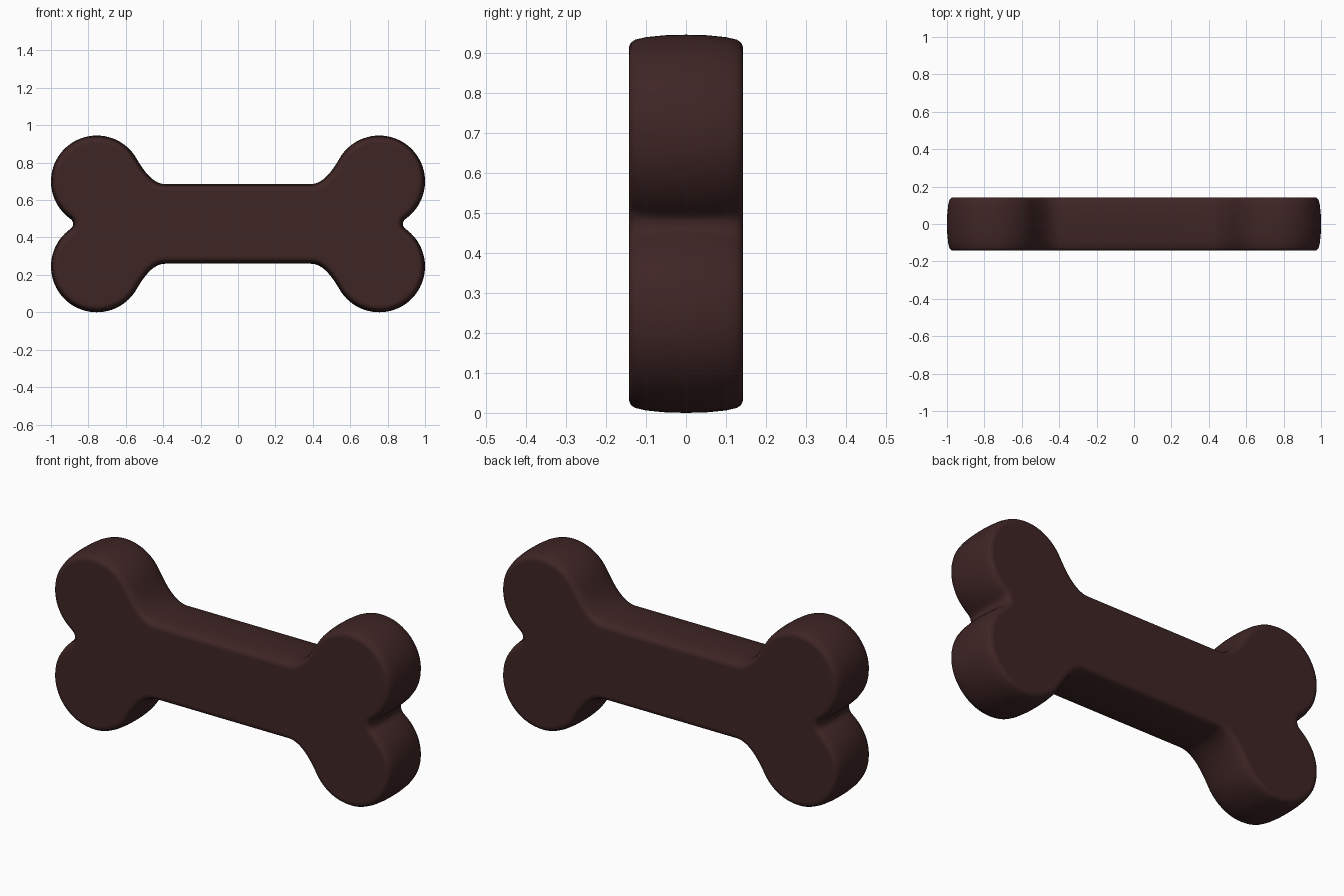
import bpy
import bmesh
from math import cos, sin, radians
from mathutils import Vector
from mathutils.geometry import interpolate_bezier

cube = bpy.data.objects.get("Cube")
if cube:
    bpy.data.objects.remove(cube, do_unlink=True)

MID_Z = 0.4725                      # height of the bone's long axis
LOBE = Vector((0.755, 0.2275))      # centre of one end lobe
RADIUS = 0.245
SHAFT = 0.213                       # half height of the shaft

mat = bpy.data.materials.new("dark brown")
mat.use_nodes = True
colour = (0.049, 0.0185, 0.018, 1)
mat.diffuse_color = colour
bsdf = mat.node_tree.nodes["Principled BSDF"]
bsdf.inputs["Base Color"].default_value = colour
bsdf.inputs["Roughness"].default_value = 0.6


def on_lobe(deg):
    a = radians(deg)
    return LOBE + RADIUS * Vector((cos(a), sin(a)))


def tangent(deg):
    a = radians(deg)
    return Vector((-sin(a), cos(a)))


def bezier(a, b, c, d, steps):
    return [Vector(p[:2]) for p in interpolate_bezier(
        *(v.to_3d() for v in (a, b, c, d)), steps)]


# Quarter outline: end notch, round lobe, fillet into the shaft
START, END = -52, 150
notch = Vector((0.882, 0))
first, last = on_lobe(START), on_lobe(END)
shaft_end = Vector((0.39, SHAFT))
quarter = bezier(notch, notch + Vector((0, 0.015)),
                 first - 0.025 * tangent(START), first, 7)
quarter += [on_lobe(START + (END - START) * i / 40) for i in range(1, 40)]
quarter += bezier(last, last + 0.1 * tangent(END),
                  shaft_end + Vector((0.055, 0)), shaft_end, 14)
quarter += [Vector((x, SHAFT)) for x in (0.26, 0.13, 0)]

# Mirror the quarter into a closed outline
half = quarter + [Vector((-p.x, p.y)) for p in reversed(quarter[:-1])]
outline = half + [Vector((p.x, -p.y)) for p in reversed(half[1:-1])]
count = len(outline)


def inward(i):
    d = outline[(i + 1) % count] - outline[i - 1]
    return Vector((-d.y, d.x)).normalized()


normals = [inward(i) for i in range(count)]

# Depth and inset of each ring: gently bulging wall with rounded rims
wall = [(0.143, 0.038), (0.1415, 0.027), (0.137, 0.019), (0.127, 0.0125),
        (0.1, 0.006), (0.05, 0.0012)]
sections = [(-y, s) for y, s in wall] + [(0, 0)] + wall[::-1]

bm = bmesh.new()
rings = []
for y, inset in sections:
    pts = [p + n * inset for p, n in zip(outline, normals)]
    rings.append([bm.verts.new((p.x, y, MID_Z + p.y)) for p in pts])
for a, b in zip(rings, rings[1:]):
    for i in range(count):
        j = (i + 1) % count
        bm.faces.new((a[i], a[j], b[j], b[i])).smooth = True
# Flat front and back faces
for ring in (rings[0], rings[-1]):
    bm.faces.new(ring)
bmesh.ops.recalc_face_normals(bm, faces=bm.faces)

mesh = bpy.data.meshes.new("bone")
bm.to_mesh(mesh)
bm.free()
mesh.materials.append(mat)
bone = bpy.data.objects.new("bone", mesh)
bpy.context.collection.objects.link(bone)
